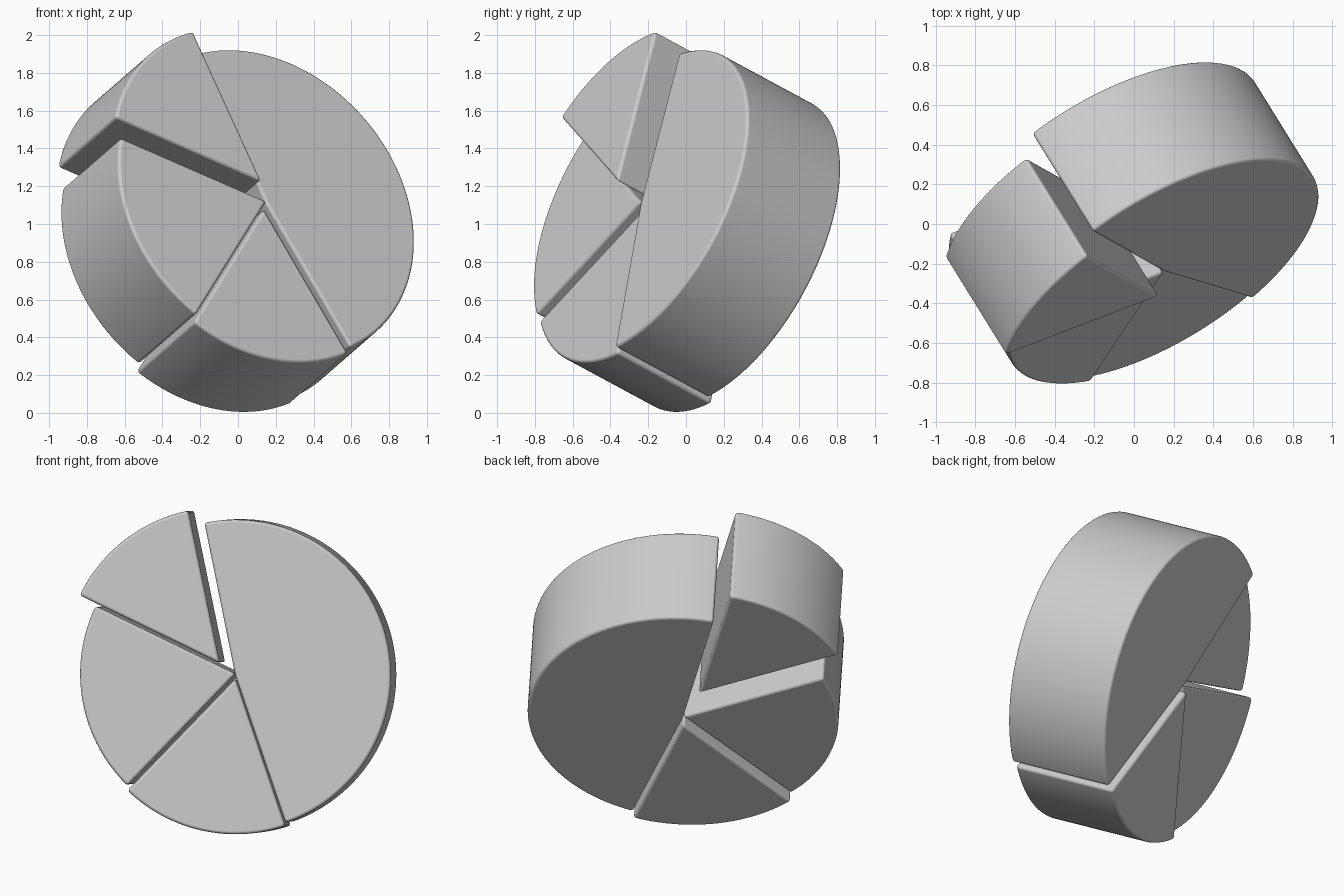
import bpy, bmesh, math
from mathutils import Vector, Matrix

if "Cube" in bpy.data.objects:
    bpy.data.objects.remove(bpy.data.objects["Cube"])

RADIUS, THICK = 0.895, 0.645
# Tilted frame of the chart: N points out of its front face
N = Vector((0.479, -0.773, 0.417)).normalized()
U = Vector((-N.y, N.x, 0)).normalized()
V = N.cross(U)
TILT = Matrix((U, V, N)).transposed().to_4x4()


def slice_piece(name, start, end, tip, depth):
    """Solid pie slice from start to end degrees, tip at (u, v), front face at depth."""
    bm = bmesh.new()
    steps = max(8, round((end - start) / 1.5))
    pts = [(0.0, 0.0)]
    for i in range(steps + 1):
        a = math.radians(start + (end - start) * i / steps)
        pts.append((RADIUS * math.cos(a), RADIUS * math.sin(a)))
    back = [bm.verts.new((x, y, -THICK)) for x, y in pts]
    front = [bm.verts.new((x, y, 0)) for x, y in pts]
    bm.faces.new(front)
    bm.faces.new(back[::-1])
    for i in range(len(pts)):
        j = (i + 1) % len(pts)
        bm.faces.new((back[i], back[j], front[j], front[i]))
    for f in bm.faces:
        f.smooth = True
    # keep the shallow fold at the tip of a wide slice crisp
    if end - start > 150:
        bm.edges.get((back[0], front[0])).smooth = False
    mesh = bpy.data.meshes.new(name)
    bm.to_mesh(mesh)
    bm.free()
    ob = bpy.data.objects.new(name, mesh)
    bpy.context.collection.objects.link(ob)
    ob.matrix_world = Matrix.Translation(U * tip[0] + V * tip[1] + N * depth) @ TILT
    # soft rounded edges
    bev = ob.modifiers.new("rounded_edges", 'BEVEL')
    bev.width = 0.018
    bev.segments = 3
    bev.limit_method = 'ANGLE'
    bev.angle_limit = math.radians(30)
    bev.harden_normals = True
    return ob


# Half slice, pulled-out slice, and the two remaining slices
slice_piece("large_slice", -69.8, 102.8, (0.0, 0.891), 0.724)
slice_piece("raised_slice", 103.0, 155.5, (-0.085, 0.960), 0.856)
slice_piece("left_slice", 155.5, 227.3, (0.002, 0.900), 0.730)
slice_piece("lower_slice", 227.3, 290.0, (0.0, 0.873), 0.692)
